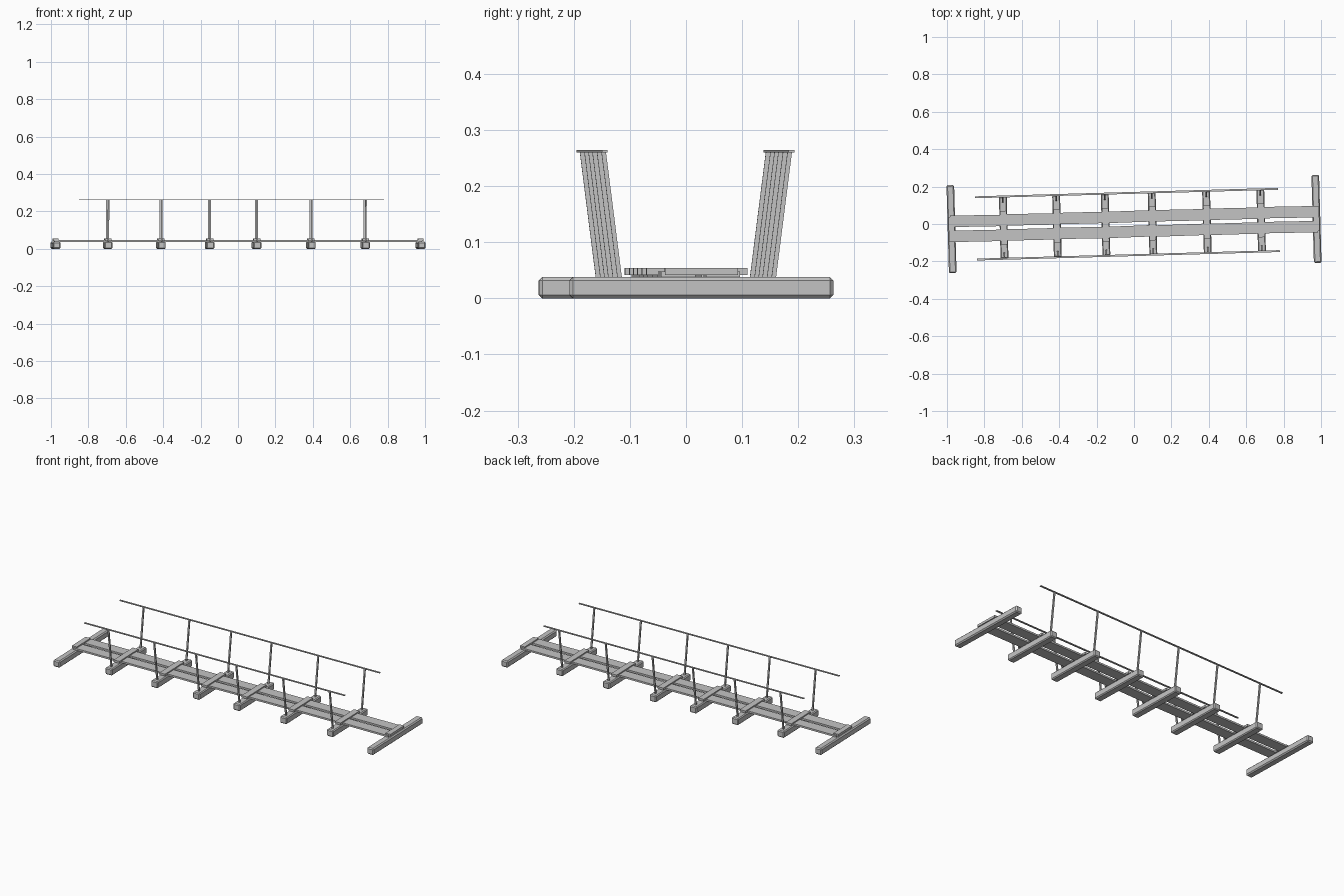
import bpy
import math
import random
from mathutils import Vector

random.seed(4)
cube = bpy.data.objects.get("Cube")
if cube:
    bpy.data.objects.remove(cube, do_unlink=True)

# One weathered grey for everything
grey = bpy.data.materials.new("weathered_grey")
grey.use_nodes = True
grey.diffuse_color = (0.55, 0.55, 0.55, 1)
grey.node_tree.nodes["Principled BSDF"].inputs["Base Color"].default_value = (0.55, 0.55, 0.55, 1)

SKEW = math.radians(1.6)      # the whole bridge runs slightly diagonally
BEAM_X = [-0.697, -0.412, -0.152, 0.099, 0.39, 0.68]
END_X = 0.976
BEAM_TOP = 0.038
RAIL_Z = 0.262


def place(x, y, z):
    """Bridge coordinates to world coordinates."""
    c, s = math.cos(SKEW), math.sin(SKEW)
    return Vector((x * c - y * s, x * s + y * c, z))


def box(name, centre, size, yaw=0.0, bevel=0.0):
    bpy.ops.mesh.primitive_cube_add(size=1, location=place(*centre))
    ob = bpy.context.object
    ob.name = name
    ob.scale = size
    bpy.ops.object.transform_apply(location=False, rotation=False, scale=True)
    ob.rotation_euler.z = SKEW + yaw
    ob.data.materials.append(grey)
    if bevel:
        mod = ob.modifiers.new("chamfer", "BEVEL")
        mod.width = bevel
        mod.segments = 1
    return ob


def strut(name, start, end, thickness):
    """Square post between two points in bridge coordinates."""
    a, b = place(*start), place(*end)
    bpy.ops.mesh.primitive_cube_add(size=1, location=(a + b) / 2)
    ob = bpy.context.object
    ob.name = name
    ob.scale = (thickness, thickness, (b - a).length)
    bpy.ops.object.transform_apply(location=False, rotation=False, scale=True)
    ob.rotation_euler = (b - a).to_track_quat("Z", "Y").to_euler()
    ob.data.materials.append(grey)


# Long ground beams at both ends
for x, name in ((-END_X, "right_end_beam"), (END_X, "left_end_beam")):
    box(name, (x, 0, BEAM_TOP / 2), (0.041, 0.47, BEAM_TOP), bevel=0.006)
    box(name + "_cleat", (x, 0, 0.048), (0.03, 0.13, 0.013))

# Shorter cross beams, cleats over the deck, and leaning posts
for i, x in enumerate(BEAM_X):
    box(f"cross_beam_{i}", (x, 0, BEAM_TOP / 2), (0.042, 0.33, BEAM_TOP), bevel=0.005)
    box(f"cross_cleat_{i}", (x, 0, 0.048), (0.035, 0.18, 0.012))
    for side, label in ((-1, "front"), (1, "back")):
        strut(f"{label}_post_{i}", (x, side * 0.137, BEAM_TOP - 0.004),
              (x, side * 0.166, RAIL_Z), 0.008)

# Two rows of deck planks, one pair for every span
stops = [-END_X] + BEAM_X + [END_X]
for i, (a, b) in enumerate(zip(stops, stops[1:])):
    for side, label in ((-1, "front"), (1, "back")):
        yaw = random.uniform(-0.012, 0.012)
        box(f"{label}_plank_{i}", ((a + b) / 2, side * 0.04, 0.0425),
            (b - a + 0.012, 0.061, 0.01), yaw)

# Thin flat handrails
for side, label in ((-1, "front"), (1, "back")):
    box(f"{label}_handrail", (-0.035, side * 0.1665, RAIL_Z), (1.62, 0.01, 0.004))
